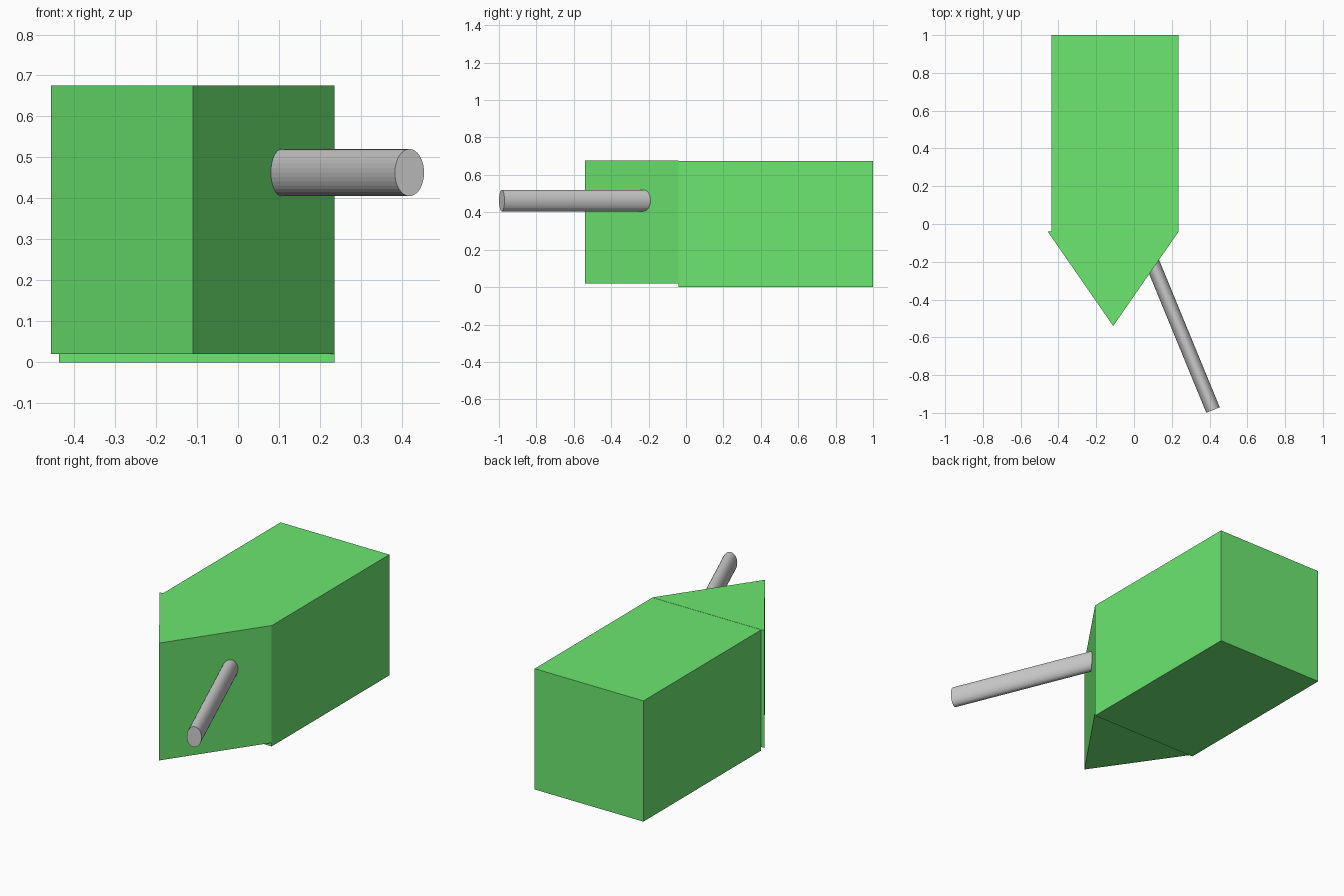
import bpy, bmesh
from math import atan2, pi
from mathutils import Vector, Matrix

if "Cube" in bpy.data.objects:
    bpy.data.objects.remove(bpy.data.objects["Cube"])

green = bpy.data.materials.new("green")
green.diffuse_color = (0.15, 0.8, 0.16, 1)
green.use_nodes = True
green.node_tree.nodes["Principled BSDF"].inputs["Base Color"].default_value = green.diffuse_color


def prism(name, outline, z0, z1):
    """Extrude a flat xy outline from z0 up to z1."""
    bm = bmesh.new()
    base = bm.faces.new([bm.verts.new((x, y, z0)) for x, y in outline])
    ext = bmesh.ops.extrude_face_region(bm, geom=[base], use_keep_orig=True)
    top = [v for v in ext["geom"] if isinstance(v, bmesh.types.BMVert)]
    bmesh.ops.translate(bm, verts=top, vec=(0, 0, z1 - z0))
    bmesh.ops.recalc_face_normals(bm, faces=bm.faces)
    mesh = bpy.data.meshes.new(name)
    bm.to_mesh(mesh)
    bm.free()
    mesh.materials.append(green)
    obj = bpy.data.objects.new(name, mesh)
    bpy.context.collection.objects.link(obj)
    return obj


# Main block
prism("body", [(-0.437, -0.04), (0.236, -0.04), (0.236, 1), (-0.437, 1)], 0, 0.675)

# Pointed front, raised slightly off the ground
prism("pointed_nose", [(-0.457, -0.04), (-0.11, -0.54), (0.236, -0.04)], 0.02, 0.676)

# Oval rod, sunk into the right face of the nose
tip = Vector((0.4185, -0.985, 0.463))
root = Vector((0.057, -0.107, 0.463))
axis = tip - root
bpy.ops.mesh.primitive_cylinder_add(vertices=32, radius=1, depth=1)
rod = bpy.context.object
rod.name = "rod"
rod.matrix_world = (Matrix.Translation((tip + root) / 2)
                    @ Matrix.Rotation(atan2(axis.y, axis.x) + pi / 2, 4, 'Z')
                    @ Matrix.Rotation(pi / 2, 4, 'X')
                    @ Matrix.Diagonal((0.0385, 0.0575, axis.length, 1)))
